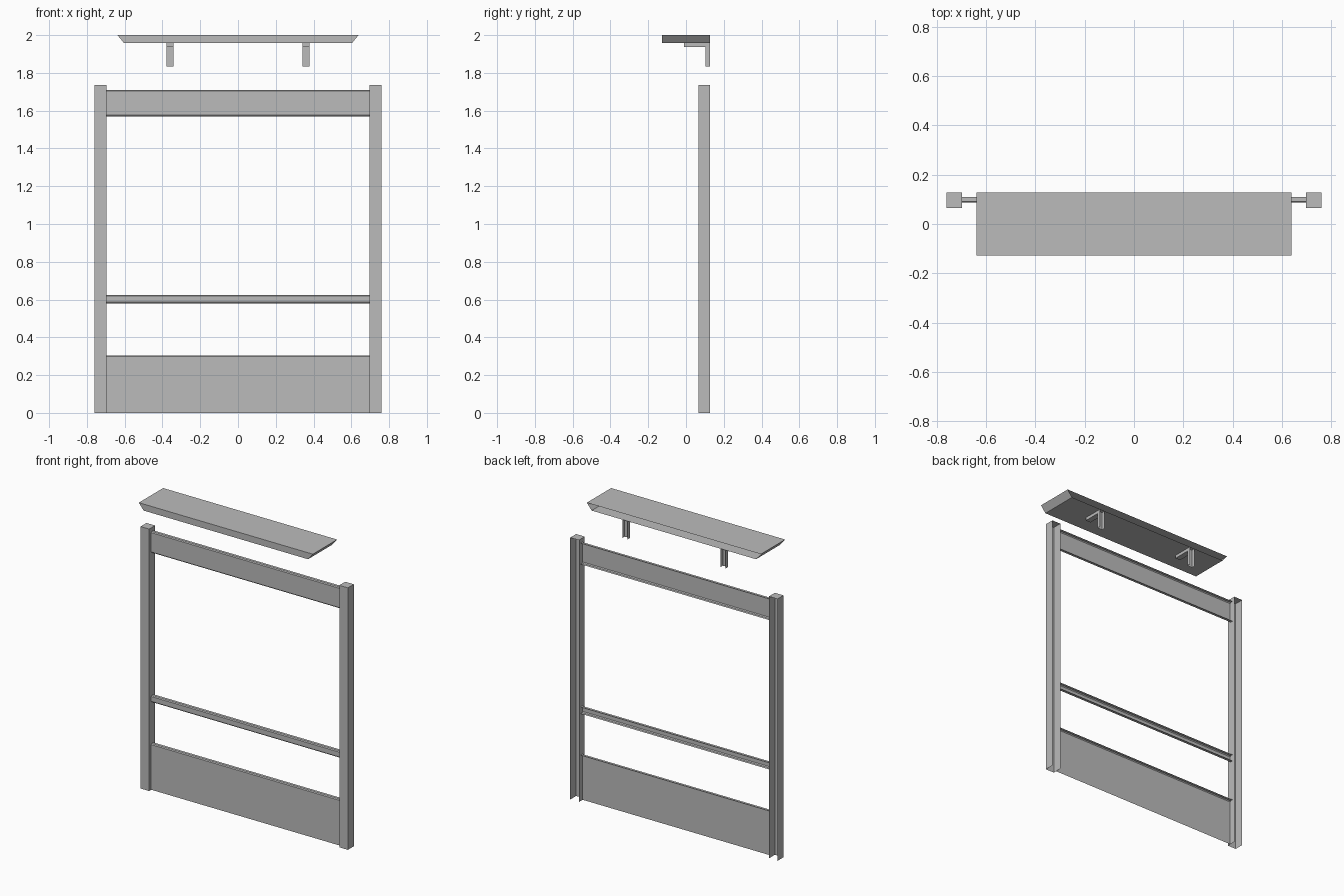
import bpy
import bmesh
from mathutils import Vector

cube = bpy.data.objects.get("Cube")
if cube:
    bpy.data.objects.remove(cube, do_unlink=True)

# One grey sheet metal for everything
grey = (0.5, 0.5, 0.5, 1.0)
metal = bpy.data.materials.new("grey_metal")
metal.use_nodes = True
metal.diffuse_color = grey
metal.node_tree.nodes["Principled BSDF"].inputs["Base Color"].default_value = grey

SIDES = {"left": (1, 0, 0), "right": (-1, 0, 0), "front": (0, -1, 0),
         "back": (0, 1, 0), "top": (0, 0, 1), "bottom": (0, 0, -1)}


def finish(name, bm):
    mesh = bpy.data.meshes.new(name)
    bm.to_mesh(mesh)
    bm.free()
    mesh.materials.append(metal)
    obj = bpy.data.objects.new(name, mesh)
    bpy.context.collection.objects.link(obj)
    return obj


def folded_box(name, x, y, z, open_sides, taper=1.0):
    """Thin box with some sides left open; taper narrows the bottom in x."""
    bm = bmesh.new()
    bmesh.ops.create_cube(bm, size=1)
    bm.normal_update()
    gone = [f for f in bm.faces
            if any(f.normal.dot(Vector(SIDES[s])) > 0.9 for s in open_sides)]
    bmesh.ops.delete(bm, geom=gone, context='FACES')
    for v in bm.verts:
        low = v.co.z < 0
        v.co = [a + (b - a) * (c + 0.5) for (a, b), c in zip((x, y, z), v.co)]
        if low:
            v.co.x *= taper
    return finish(name, bm)


def rail(name, z0, z1, lower_flange=True):
    """Rail folded along its edges, open at the back."""
    front, bend, back, c, half = 0.087, 0.092, 0.11, 0.006, 0.697
    profile = [(back, z1), (bend, z1), (front, z1 - c)]
    if lower_flange:
        profile += [(front, z0 + c), (bend, z0), (back, z0)]
    else:
        profile.append((front, z0))
    bm = bmesh.new()
    rows = [[bm.verts.new((x, y, z)) for x in (-half, half)] for y, z in profile]
    for (a, b), (d, e) in zip(rows, rows[1:]):
        bm.faces.new((a, d, e, b))
    return finish(name, bm)


def span(side, inner, outer):
    return tuple(sorted((side * inner, side * outer)))


# Posts and shelf brackets, mirrored left and right
for label, side in (("left", 1), ("right", -1)):
    folded_box(label + "_post", span(side, 0.697, 0.76), (0.065, 0.127),
               (0, 1.736), ("back", "bottom"))
    bx = span(side, 0.341, 0.378)
    folded_box(label + "_bracket_arm", bx, (-0.01, 0.102), (1.937, 1.957),
               ("top", "back"))
    folded_box(label + "_bracket_leg", bx, (0.102, 0.127), (1.835, 1.957),
               ("top", "back", "bottom"))

# Cross rails and kick panel
rail("top_rail", 1.57, 1.71)
rail("middle_rail", 0.58, 0.624)
rail("bottom_panel", 0, 0.305, lower_flange=False)

# Shelf with slanted ends
folded_box("shelf", (-0.638, 0.638), (-0.127, 0.127), (1.957, 2.0),
           ("back",), taper=0.945)
